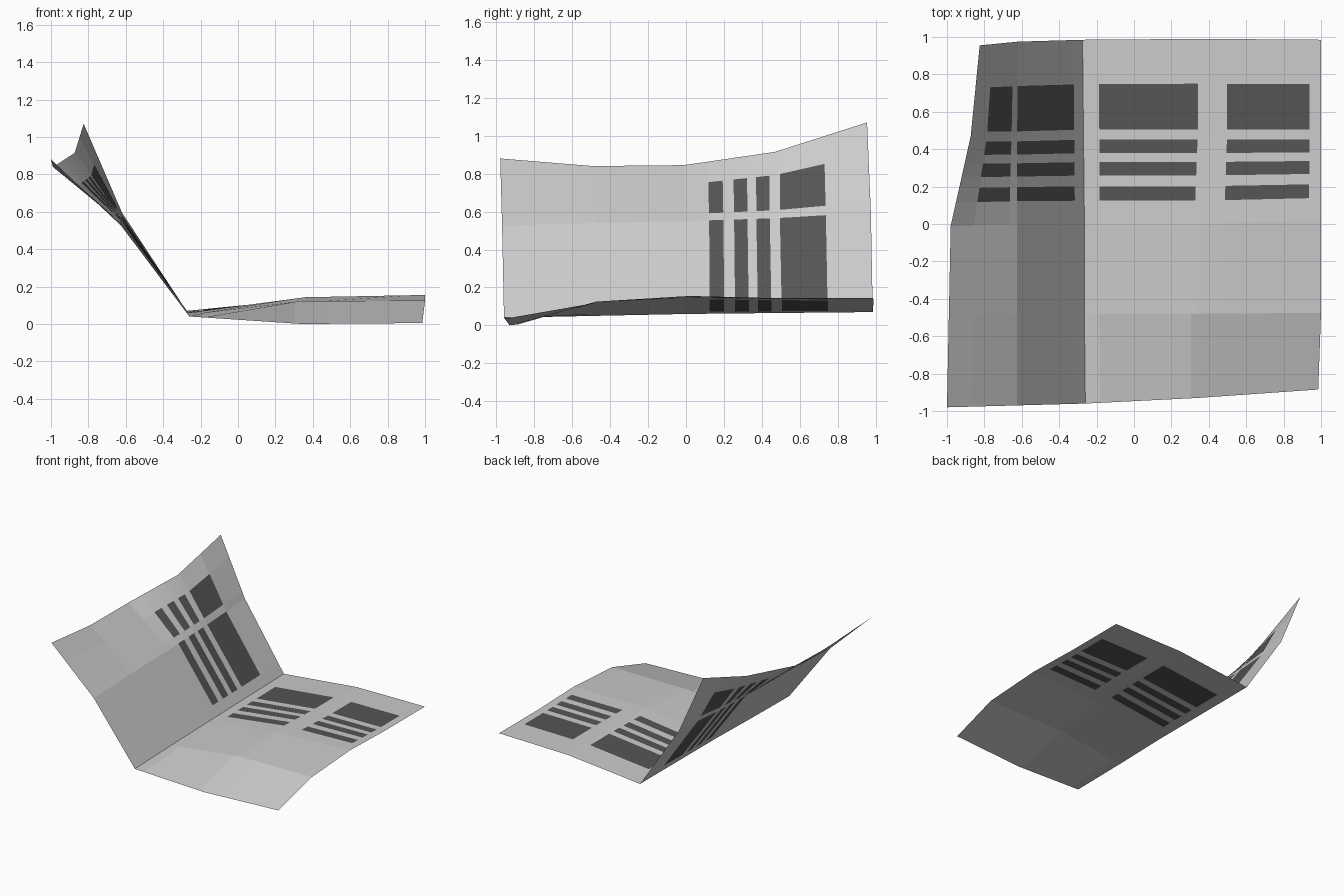
import bpy, bmesh
from mathutils import Vector

if "Cube" in bpy.data.objects:
    bpy.data.objects.remove(bpy.data.objects["Cube"])

# Fold lines of the sheet, left edge to right edge; each has 5 points front to back
FOLDS = [
    [(-1, -.98, .88), (-.99, -.49, .84), (-.98, -.01, .845), (-.873, .47, .915), (-.825, .955, 1.07)],
    [(-.625, -.97, .525), (-.625, -.48, .54), (-.625, 0, .55), (-.625, .47, .565), (-.62, .975, .595)],
    [(-.26, -.96, .04), (-.265, -.48, .05), (-.265, 0, .06), (-.27, .48, .065), (-.275, .985, .07)],
    [(.34, -.93, 0), (.34, -.48, .122), (.36, 0, .143), (.38, .48, .137), (.38, .99, .135)],
    [(.985, -.885, .005), (1, -.475, .125), (1, .02, .155), (1, .48, .143), (1, .985, .143)],
]

# Printed blocks, as ranges in fold-line coordinates (0..4 across, 0..4 deep)
BLOCK_U = [(.35, .88), (1, 1.86), (2.13, 2.94), (3.19, 3.9)]
BLOCK_V = [(2.26, 2.42), (2.54, 2.69), (2.79, 2.94), (3.05, 3.53)]


def point(u, v):
    i, j = min(int(u), 3), min(int(v), 3)
    near = Vector(FOLDS[i][j]).lerp(Vector(FOLDS[i + 1][j]), u - i)
    far = Vector(FOLDS[i][j + 1]).lerp(Vector(FOLDS[i + 1][j + 1]), u - i)
    return near.lerp(far, v - j)


def cuts(ranges):
    return sorted({float(k) for k in range(5)} | {float(x) for r in ranges for x in r})


def inside(x, ranges):
    return any(a < x < b for a, b in ranges)


def material(name, value):
    m = bpy.data.materials.new(name)
    m.diffuse_color = (value, value, value, 1)
    m.use_nodes = True
    m.node_tree.nodes["Principled BSDF"].inputs["Base Color"].default_value = m.diffuse_color
    return m


# Folded sheet, cut along the folds and the borders of the printed blocks
us, vs = cuts(BLOCK_U), cuts(BLOCK_V)
bm = bmesh.new()
grid = [[bm.verts.new(point(u, v)) for v in vs] for u in us]
for i in range(len(us) - 1):
    for j in range(len(vs) - 1):
        f = bm.faces.new((grid[i][j], grid[i + 1][j], grid[i + 1][j + 1], grid[i][j + 1]))
        f.material_index = int(inside((us[i] + us[i + 1]) / 2, BLOCK_U)
                               and inside((vs[j] + vs[j + 1]) / 2, BLOCK_V))

mesh = bpy.data.meshes.new("folded_sheet")
bm.to_mesh(mesh)
bm.free()
mesh.materials.append(material("paper", .8))
mesh.materials.append(material("print", .09))
bpy.context.collection.objects.link(bpy.data.objects.new("folded_sheet", mesh))
